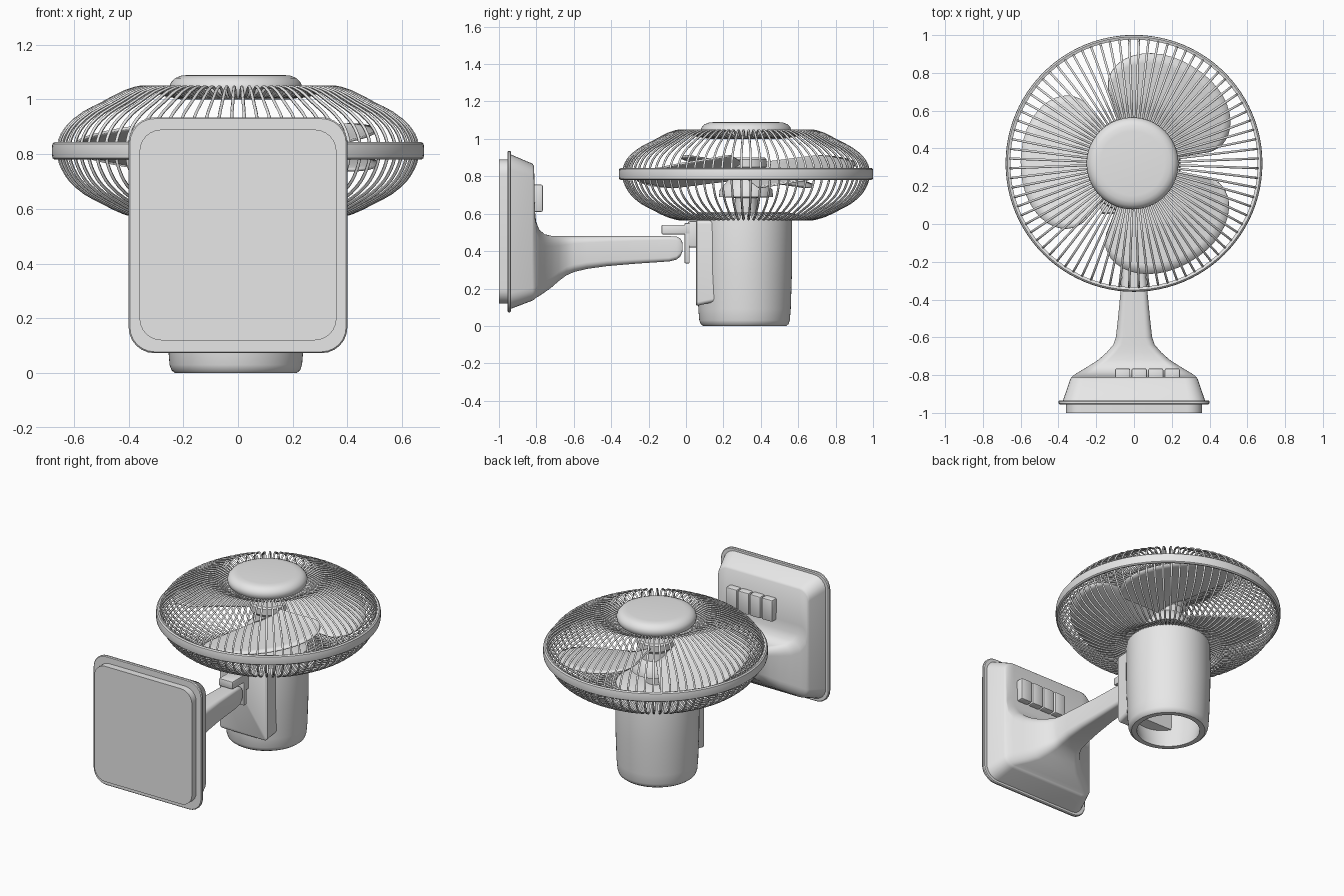
import bpy, bmesh, math
from mathutils import Vector

if "Cube" in bpy.data.objects:
    bpy.data.objects.remove(bpy.data.objects["Cube"])

GREY = bpy.data.materials.new("light_grey")
GREY.diffuse_color = (0.8, 0.8, 0.8, 1)
GREY.use_nodes = True
GREY.node_tree.nodes["Principled BSDF"].inputs["Base Color"].default_value = GREY.diffuse_color
CY = 0.321           # fan axis position in y
CX = -0.008          # motor and cap sit slightly off centre


def finish(ob, angle=35):
    ob.data.materials.append(GREY)
    bpy.ops.object.select_all(action='DESELECT')
    ob.select_set(True)
    bpy.context.view_layer.objects.active = ob
    bpy.ops.object.shade_smooth_by_angle(angle=math.radians(angle))
    return ob


def make(name, bm, angle=35):
    bmesh.ops.remove_doubles(bm, verts=bm.verts, dist=1e-5)
    bmesh.ops.recalc_face_normals(bm, faces=bm.faces)
    me = bpy.data.meshes.new(name)
    bm.to_mesh(me)
    bm.free()
    ob = bpy.data.objects.new(name, me)
    bpy.context.collection.objects.link(ob)
    return finish(ob, angle)


def rings_to_faces(bm, rings, close=False, caps=False):
    n = len(rings[0])
    pairs = list(zip(rings, rings[1:])) + ([(rings[-1], rings[0])] if close else [])
    for a, b in pairs:
        for i in range(n):
            j = (i + 1) % n
            bm.faces.new((a[i], a[j], b[j], b[i]))
    if caps:
        bm.faces.new(rings[0])
        bm.faces.new(rings[-1])


def lathe(name, profile, cx=0.0, cy=CY, close=False, seg=72):
    bm = bmesh.new()
    rings = [[bm.verts.new((cx + r * math.cos(math.tau * i / seg),
                            cy + r * math.sin(math.tau * i / seg), z))
              for i in range(seg)] for r, z in profile]
    rings_to_faces(bm, rings, close)
    return make(name, bm)


def loft(name, sections, angle=35, n=7):
    """Rounded-rectangle sections (y, half width, z low, z high, corner radius)."""
    bm = bmesh.new()
    rings = []
    for y, hw, z0, z1, rad in sections:
        ring = []
        for k, (sx, cz) in enumerate(((1, z1 - rad), (-1, z1 - rad), (-1, z0 + rad), (1, z0 + rad))):
            for i in range(n):
                t = math.pi / 2 * (k + i / (n - 1))
                ring.append(bm.verts.new((sx * (hw - rad) + rad * math.cos(t), y,
                                          cz + rad * math.sin(t))))
        rings.append(ring)
    rings_to_faces(bm, rings, caps=True)
    return make(name, bm, angle)


def box(name, x, y, z, bevel=0.008):
    bm = bmesh.new()
    bmesh.ops.create_cube(bm, size=1)
    for v in bm.verts:
        v.co = Vector([(a + b) / 2 + c * (b - a) for (a, b), c in zip((x, y, z), v.co)])
    bmesh.ops.bevel(bm, geom=bm.edges[:], offset=bevel, segments=2, affect='EDGES', profile=0.5)
    return make(name, bm)


# base: rear plate, flange and flared body running into the arm
loft("base_plate", [(-1.0, 0.36, 0.12, 0.89, 0.08), (-0.945, 0.36, 0.12, 0.89, 0.08)])
loft("base_flange", [(-0.955, 0.395, 0.078, 0.93, 0.09), (-0.95, 0.4, 0.073, 0.935, 0.095),
                     (-0.94, 0.4, 0.073, 0.935, 0.095), (-0.935, 0.395, 0.078, 0.93, 0.09)])
loft("base_and_arm", [
    (-0.94, 0.378, 0.09, 0.918, 0.085), (-0.822, 0.338, 0.135, 0.868, 0.07),
    (-0.812, 0.332, 0.14, 0.855, 0.065), (-0.808, 0.328, 0.145, 0.62, 0.06),
    (-0.802, 0.322, 0.15, 0.56, 0.06), (-0.785, 0.295, 0.16, 0.515, 0.06),
    (-0.755, 0.245, 0.18, 0.49, 0.06), (-0.72, 0.19, 0.205, 0.482, 0.055),
    (-0.68, 0.145, 0.24, 0.48, 0.05), (-0.64, 0.11, 0.27, 0.48, 0.045),
    (-0.60, 0.096, 0.288, 0.48, 0.04), (-0.53, 0.088, 0.305, 0.48, 0.035),
    (-0.42, 0.077, 0.32, 0.48, 0.03), (-0.28, 0.064, 0.332, 0.48, 0.025),
    (-0.09, 0.055, 0.345, 0.48, 0.02), (-0.05, 0.054, 0.355, 0.478, 0.02),
    (-0.03, 0.052, 0.372, 0.468, 0.02), (-0.02, 0.048, 0.395, 0.45, 0.015)], angle=50)

# speed buttons
for i in range(4):
    x0 = -0.1 + 0.0875 * i
    box(f"button_{i + 1}", (x0, x0 + 0.08), (-0.83, -0.765), (0.61, 0.755))

# tilt hinge between arm and motor
box("hinge_tab", (-0.05, 0.05), (-0.13, 0.02), (0.49, 0.54), 0.005)
box("hinge_plate", (-0.05, 0.05), (-0.008, 0.02), (0.335, 0.55), 0.005)
box("hinge_block", (-0.04, 0.04), (0.01, 0.09), (0.42, 0.56), 0.01)

# motor housing: hollow shell open at the bottom, with a raised front panel
lathe("motor_housing", [
    (0, 0.61), (0.235, 0.61), (0.25, 0.60), (0.255, 0.57), (0.254, 0.3), (0.247, 0.09),
    (0.242, 0.03), (0.235, 0.01), (0.222, 0.0), (0.19, 0.0), (0.19, 0.02),
    (0.215, 0.12), (0.225, 0.5), (0, 0.5)], CX, 0.313)
loft("motor_front_panel", [(0.053, 0.165, 0.115, 0.56, 0.02), (0.06, 0.175, 0.108, 0.565, 0.02),
                           (0.16, 0.18, 0.13, 0.565, 0.02)])

# spinning hub and three pitched blades
lathe("hub", [(0, 0.9), (0.1, 0.9), (0.11, 0.89), (0.11, 0.85), (0.09, 0.83), (0.095, 0.78),
              (0.14, 0.73), (0.145, 0.69), (0.06, 0.685), (0.06, 0.6), (0, 0.6)])


def blade(name, turn, nu=28, nv=10):
    bm = bmesh.new()
    grid = []
    for i in range(nu + 1):
        u = math.sin((i / nu - 0.5) * math.pi)      # denser towards both edges
        tip = 0.40 + 0.2 * (1 - abs(u) ** 3) ** 0.55
        row = []
        for j in range(nv + 1):
            v = j / nv
            r = 0.08 + v * (tip - 0.08)
            a = math.radians(turn + 59 + 50 * u)
            z = 0.825 + 0.085 * u * (0.55 + 0.45 * v)
            row.append(bm.verts.new((r * math.cos(a), CY + r * math.sin(a), z)))
        grid.append(row)
    for a, b in zip(grid, grid[1:]):
        for j in range(nv):
            bm.faces.new((a[j], a[j + 1], b[j + 1], b[j]))
    ob = make(name, bm)
    mod = ob.modifiers.new("thickness", 'SOLIDIFY')
    mod.thickness = 0.01
    mod.offset = 0


for k in range(3):
    blade(f"blade_{k + 1}", 120 * k)

# cage: rim band, centre cap and wires
lathe("cage_rim", [(0.655, 0.785), (0.67, 0.78), (0.678, 0.786), (0.68, 0.80), (0.68, 0.825),
                   (0.678, 0.838), (0.67, 0.845), (0.655, 0.84)], close=True, seg=96)
lathe("cage_cap", [(0, 1.0), (0.2, 1.0), (0.225, 1.005), (0.24, 1.025), (0.243, 1.045),
                   (0.237, 1.062), (0.222, 1.078), (0.2, 1.087), (0.17, 1.09), (0, 1.09)], CX, CY)


def cage_wires(name, profile, count=80):
    cu = bpy.data.curves.new(name, 'CURVE')
    cu.dimensions = '3D'
    cu.bevel_depth = 0.006
    cu.bevel_resolution = 1
    cu.resolution_u = 3
    for k in range(count):
        a = math.tau * (k + 0.5) / count
        sp = cu.splines.new('BEZIER')
        sp.bezier_points.add(len(profile) - 1)
        for p, (r, z) in zip(sp.bezier_points, profile):
            p.co = (r * math.cos(a), CY + r * math.sin(a), z)
            p.handle_left_type = p.handle_right_type = 'AUTO'
    ob = bpy.data.objects.new(name, cu)
    bpy.context.collection.objects.link(ob)
    bpy.ops.object.select_all(action='DESELECT')
    ob.select_set(True)
    bpy.context.view_layer.objects.active = ob
    bpy.ops.object.convert(target='MESH')
    finish(bpy.context.view_layer.objects.active, 60)


cage_wires("front_cage_wires", [(0.66, 0.82), (0.645, 0.87), (0.60, 0.925), (0.49, 0.99),
                                (0.375, 1.042), (0.33, 1.044), (0.26, 1.015), (0.19, 1.01)])
cage_wires("rear_cage_wires", [(0.66, 0.80), (0.64, 0.745), (0.595, 0.685), (0.49, 0.62),
                               (0.375, 0.573), (0.33, 0.571), (0.28, 0.59), (0.24, 0.60)])
